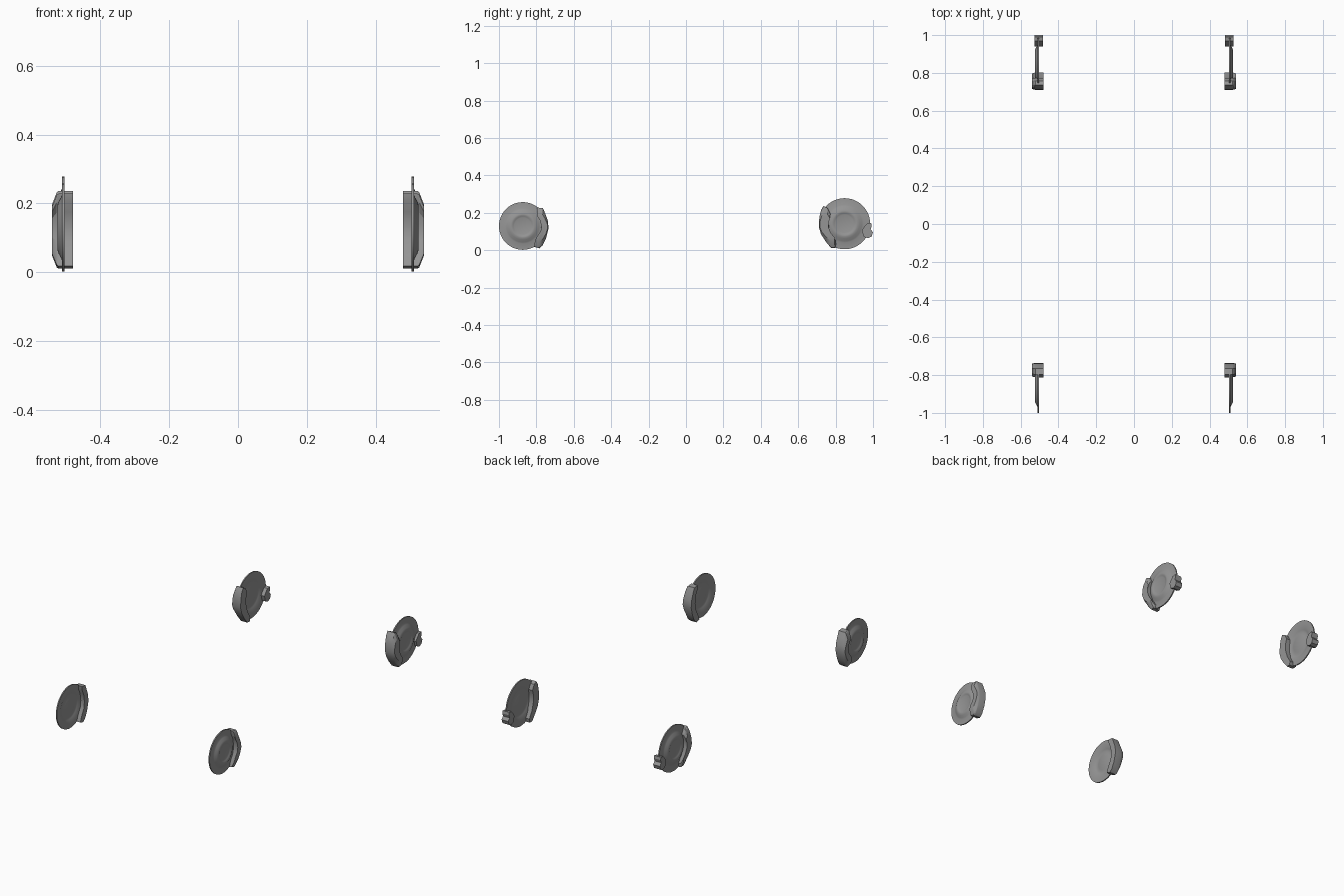
import bpy, bmesh, math
from mathutils import Vector

if "Cube" in bpy.data.objects:
    bpy.data.objects.remove(bpy.data.objects["Cube"])

metal = bpy.data.materials.new("dark_metal")
metal.diffuse_color = (.3, .3, .3, 1)
metal.use_nodes = True
metal.node_tree.nodes["Principled BSDF"].inputs["Base Color"].default_value = metal.diffuse_color


def finish(bm, name, angle):
    bmesh.ops.recalc_face_normals(bm, faces=bm.faces)
    me = bpy.data.meshes.new(name)
    bm.to_mesh(me)
    bm.free()
    me.materials.append(metal)
    ob = bpy.data.objects.new(name, me)
    bpy.context.collection.objects.link(ob)
    bpy.context.view_layer.objects.active = ob
    ob.select_set(True)
    bpy.ops.object.shade_smooth_by_angle(angle=math.radians(angle))
    ob.select_set(False)
    # the other side of the vehicle
    ob.modifiers.new("Mirror", 'MIRROR').use_axis[0] = True
    return ob


def disc(name, y, z, r, sides=48):
    # (radius fraction, x): outer face with raised dished hat, then inner face
    profile = [(0.0, .520), (.35, .520), (.40, .522), (.45, .525), (.50, .525),
               (.58, .522), (.68, .515), (.74, .512), (1.0, .511),
               (1.0, .504), (.74, .504), (.60, .511), (.48, .515),
               (.38, .511), (0.0, .511)]
    bm = bmesh.new()
    vs = [bm.verts.new((x, y, z + f * r)) for f, x in profile]
    es = [bm.edges.new(p) for p in zip(vs, vs[1:])]
    bmesh.ops.spin(bm, geom=vs + es, cent=(0, y, z), axis=(1, 0, 0),
                   angle=2 * math.pi, steps=sides)
    bmesh.ops.remove_doubles(bm, verts=bm.verts, dist=1e-5)
    finish(bm, name, 45)


def block(name, outline, layers):
    # outline in (y, z), lofted through layers of (x, y scale, z scale)
    c = sum((Vector(p) for p in outline), Vector((0, 0))) / len(outline)
    bm = bmesh.new()
    rings = [[bm.verts.new((x, c.x + (p[0] - c.x) * sy, c.y + (p[1] - c.y) * sz))
              for p in outline] for x, sy, sz in layers]
    n = len(outline)
    for a, b in zip(rings, rings[1:]):
        for i in range(n):
            j = (i + 1) % n
            bm.faces.new((a[i], a[j], b[j], b[i]))
    bm.faces.new(rings[0])
    bm.faces.new(rings[-1])
    finish(bm, name, 25)


# brake discs
disc("front_brake_disc", -.8725, .1295, .1275)
disc("rear_brake_disc", .848, .1415, .1365)

# calipers: curved bodies with a sloped outer bulge
caliper_layers = [(.480, 1, 1), (.522, 1, 1), (.527, .97, .96), (.540, .88, .66)]
front_outline = [(-.797, .228), (-.765, .225), (-.752, .195), (-.738, .155),
                 (-.735, .115), (-.748, .065), (-.767, .025), (-.785, .010),
                 (-.812, .018), (-.800, .050), (-.778, .090), (-.773, .130),
                 (-.780, .175), (-.795, .205)]
rear_outline = [(.735, .236), (.757, .226), (.772, .195), (.762, .160),
                (.764, .120), (.778, .075), (.802, .035), (.798, .012),
                (.775, .012), (.748, .045), (.722, .085), (.710, .125),
                (.713, .175), (.722, .215)]
block("front_caliper", front_outline, caliper_layers)
block("rear_caliper", rear_outline, caliper_layers)

# small parking brake calipers behind the rear discs
parking_outline = [(.940, .107), (.952, .125), (.968, .143), (.990, .146),
                   (.993, .130), (.987, .112), (1.0, .095), (.992, .072),
                   (.972, .064), (.950, .072), (.945, .088)]
block("parking_brake_caliper", parking_outline, [(.482, 1, 1), (.526, 1, 1)])
